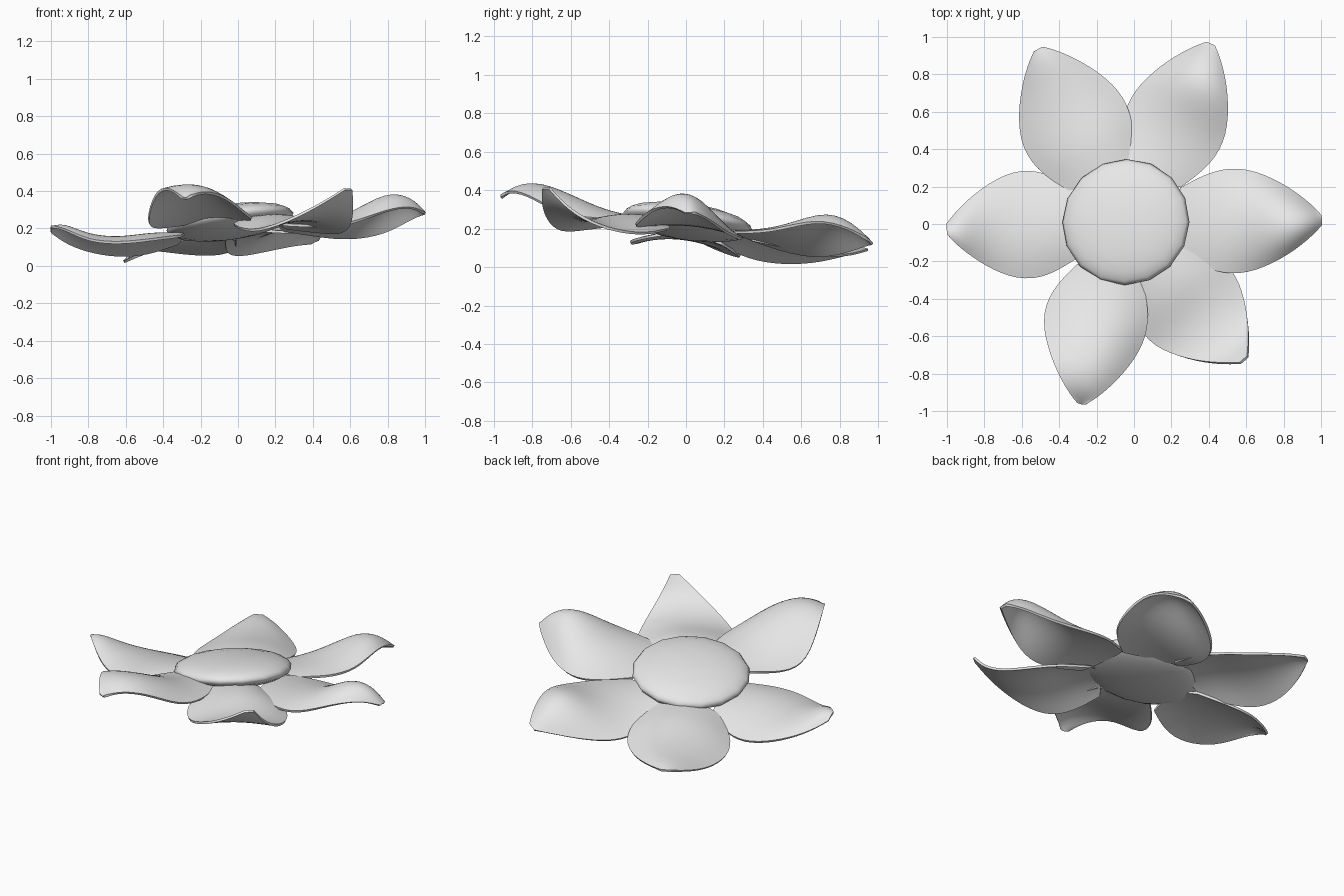
import bpy
import math
from mathutils import Vector

if "Cube" in bpy.data.objects:
    bpy.data.objects.remove(bpy.data.objects["Cube"], do_unlink=True)

CENTRE = Vector((-0.043, 0.01, 0.235))
# Shared petal outline: fraction of the length, and half width there
STATIONS = (0.25, 0.45, 0.62, 0.8, 0.93, 1.0)
HALF_WIDTHS = (0.18, 0.275, 0.285, 0.2, 0.1, 0.025)
ACROSS = 8


def make_material(name, colour):
    mat = bpy.data.materials.new(name)
    mat.use_nodes = True
    mat.diffuse_color = colour
    mat.node_tree.nodes["Principled BSDF"].inputs["Base Color"].default_value = colour
    return mat


def finish(obj, angle):
    """Bake modifiers, assign the colour and smooth all but the crisp rims."""
    obj.data.materials.append(petal_grey)
    bpy.ops.object.select_all(action="DESELECT")
    obj.select_set(True)
    bpy.context.view_layer.objects.active = obj
    bpy.ops.object.convert(target="MESH")
    bpy.ops.object.shade_smooth_by_angle(angle=math.radians(angle))


def make_petal(name, tip, scales, left, middle, right):
    """Loft a curled petal from the heights of its two edges and its midrib."""
    axis = Vector((tip[0] - CENTRE.x, tip[1] - CENTRE.y, 0))
    side = Vector((-axis.y, axis.x, 0)).normalized()
    verts, faces = [], []
    for t, half, zl, zm, zr in zip(STATIONS, HALF_WIDTHS, left, middle, right):
        for i in range(ACROSS + 1):
            u = 1 - 2 * i / ACROSS
            scale = scales[0] if u > 0 else scales[1]
            # Ends bow outward from the midrib, rounding the base
            bow = 0.03 * u * u if t == STATIONS[0] else 0
            point = Vector((CENTRE.x, CENTRE.y, 0)) + axis * (t + bow) + side * u * half * scale
            point.z = zm + u * (zl - zr) / 2 + u * u * ((zl + zr) / 2 - zm)
            verts.append(point)
    row = ACROSS + 1
    for r in range(len(STATIONS) - 1):
        for i in range(ACROSS):
            a = r * row + i
            faces.append((a, a + row, a + row + 1, a + 1))
    mesh = bpy.data.meshes.new(name)
    mesh.from_pydata(verts, [], faces)
    # Keep the upper side facing up
    if mesh.polygons[0].normal.z < 0:
        mesh.flip_normals()
    obj = bpy.data.objects.new(name, mesh)
    bpy.context.collection.objects.link(obj)
    soft = obj.modifiers.new("soften", "SUBSURF")
    soft.levels = soft.render_levels = 2
    soft.boundary_smooth = "PRESERVE_CORNERS"
    shell = obj.modifiers.new("thickness", "SOLIDIFY")
    shell.thickness = 0.014
    shell.offset = 0
    finish(obj, 50)


petal_grey = make_material("petal_grey", (0.8, 0.8, 0.8, 1))

# Flattened flower centre, tipped back and to one side
bpy.ops.mesh.primitive_uv_sphere_add(segments=16, ring_count=10, radius=1, location=CENTRE)
disc = bpy.context.object
disc.name = "flower_centre"
disc.scale = (0.343, 0.34, 0.085)
disc.rotation_euler = (math.radians(-8), math.radians(-8), 0)
finish(disc, 60)

# Six petals, anticlockwise from the model's left
make_petal("left_petal", (1.0, 0.02), (1.0, 1.0),
           left=(0.19, 0.16, 0.14, 0.17, 0.25, 0.28),
           middle=(0.22, 0.22, 0.27, 0.39, 0.36, 0.28),
           right=(0.22, 0.21, 0.22, 0.3, 0.32, 0.28))
make_petal("back_left_petal", (0.41, 0.96), (0.93, 1.02),
           left=(0.14, 0.07, 0.05, 0.08, 0.11, 0.12),
           middle=(0.18, 0.17, 0.2, 0.28, 0.2, 0.13),
           right=(0.18, 0.18, 0.19, 0.25, 0.2, 0.14))
make_petal("back_right_petal", (-0.51, 0.935), (1.1, 1.02),
           left=(0.12, 0.06, 0.02, 0.02, 0.06, 0.09),
           middle=(0.17, 0.17, 0.13, 0.11, 0.11, 0.09),
           right=(0.14, 0.1, 0.06, 0.06, 0.08, 0.09))
make_petal("right_petal", (-1.0, -0.03), (1.0, 1.06),
           left=(0.16, 0.14, 0.12, 0.13, 0.2, 0.21),
           middle=(0.17, 0.17, 0.14, 0.16, 0.22, 0.2),
           right=(0.12, 0.06, 0.05, 0.08, 0.13, 0.18))
make_petal("front_right_petal", (-0.28, -0.96), (0.87, 1.1),
           left=(0.24, 0.25, 0.27, 0.37, 0.4, 0.37),
           middle=(0.25, 0.29, 0.37, 0.44, 0.42, 0.36),
           right=(0.22, 0.2, 0.22, 0.4, 0.42, 0.37))
make_petal("front_left_petal", (0.59, -0.725), (0.93, 1.14),
           left=(0.2, 0.18, 0.17, 0.21, 0.3, 0.41),
           middle=(0.26, 0.28, 0.24, 0.25, 0.31, 0.41),
           right=(0.22, 0.2, 0.18, 0.25, 0.34, 0.41))
